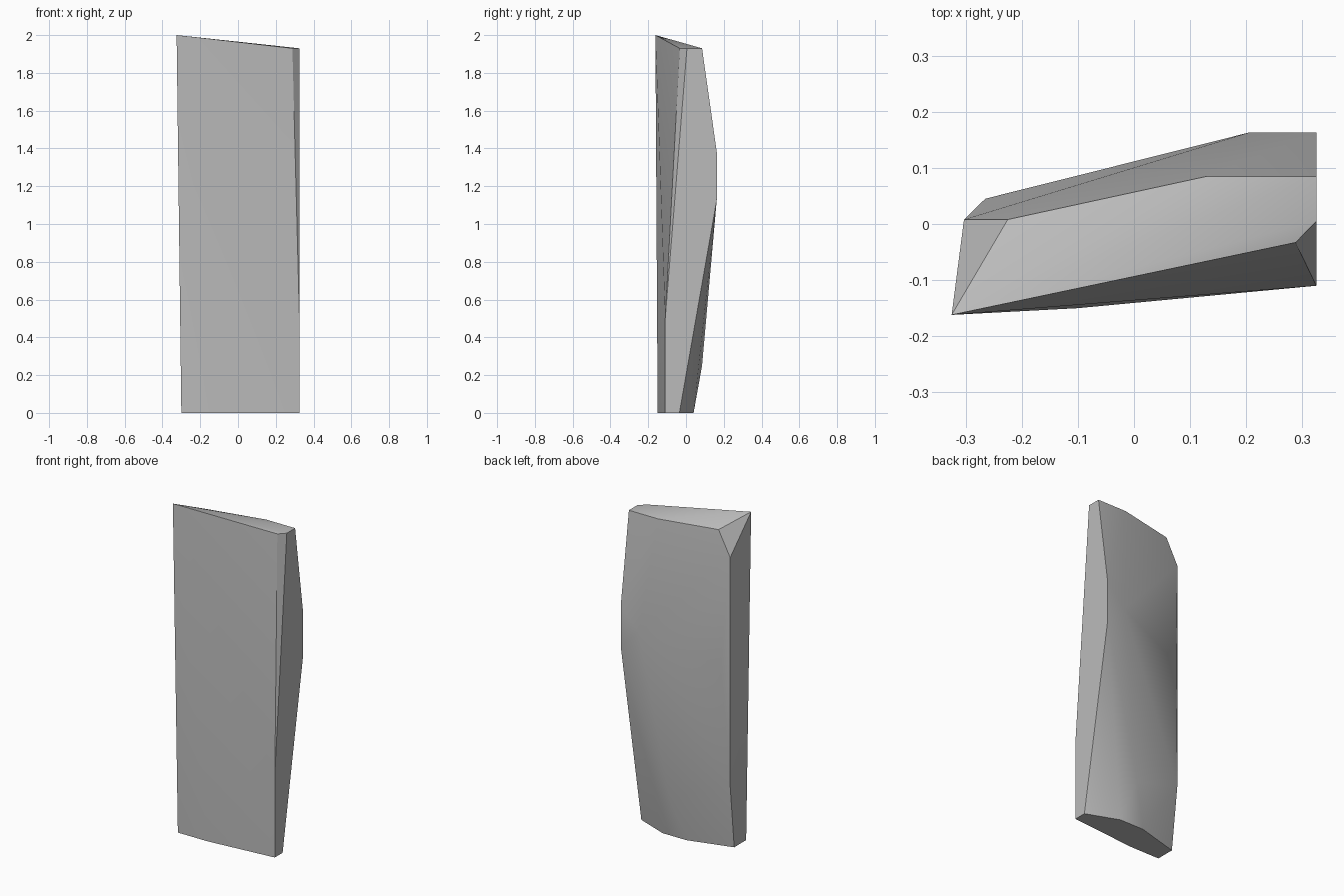
import bpy, bmesh, math

cube = bpy.data.objects.get("Cube")
if cube:
    bpy.data.objects.remove(cube, do_unlink=True)

# Stone colour
stone = bpy.data.materials.new("stone grey")
stone.use_nodes = True
grey = (0.5, 0.5, 0.5, 1)
stone.diffuse_color = grey
stone.node_tree.nodes["Principled BSDF"].inputs["Base Color"].default_value = grey

# Foot outline, flat on the ground
foot = [(-0.30, -0.15, 0), (-0.10, -0.15, 0), (0.325, -0.11, 0), (0.325, -0.035, 0),
        (0.13, 0.04, 0), (-0.03, 0.04, 0), (-0.30, -0.035, 0)]

# Bulging back and bevelled side edges
middle = [(0.325, -0.11, 0.5), (-0.303, 0.008, 0.39), (0.05, 0.085, 0.25),
          (-0.265, 0.045, 1.13), (-0.225, 0.045, 1.4), (0.205, 0.163, 1.25),
          (0.325, 0.163, 1.13), (0.325, 0.163, 1.38), (-0.303, 0.008, 1.78)]

# Sloping top with one raised corner
top = [(-0.325, -0.162, 2.0), (0.288, -0.033, 1.93), (0.325, 0.005, 1.93),
       (0.325, 0.085, 1.93), (0.13, 0.085, 1.93), (-0.225, 0.008, 1.93)]

# Wrap the chiselled corners in one closed skin
bm = bmesh.new()
for corner in foot + middle + top:
    bm.verts.new(corner)
hull = bmesh.ops.convex_hull(bm, input=bm.verts[:])
spare = {e for e in hull["geom_interior"] + hull["geom_unused"]
         if isinstance(e, bmesh.types.BMVert)}
bmesh.ops.delete(bm, geom=list(spare), context="VERTS")
bmesh.ops.dissolve_limit(bm, angle_limit=math.radians(0.5),
                         verts=bm.verts[:], edges=bm.edges[:])
bmesh.ops.recalc_face_normals(bm, faces=bm.faces[:])

mesh = bpy.data.meshes.new("stone_slab")
bm.to_mesh(mesh)
bm.free()
mesh.materials.append(stone)
slab = bpy.data.objects.new("stone_slab", mesh)
bpy.context.collection.objects.link(slab)

# Soft faces with crisp outer edges
bpy.ops.object.select_all(action="DESELECT")
slab.select_set(True)
bpy.context.view_layer.objects.active = slab
bpy.ops.object.shade_smooth_by_angle(angle=math.radians(30))
